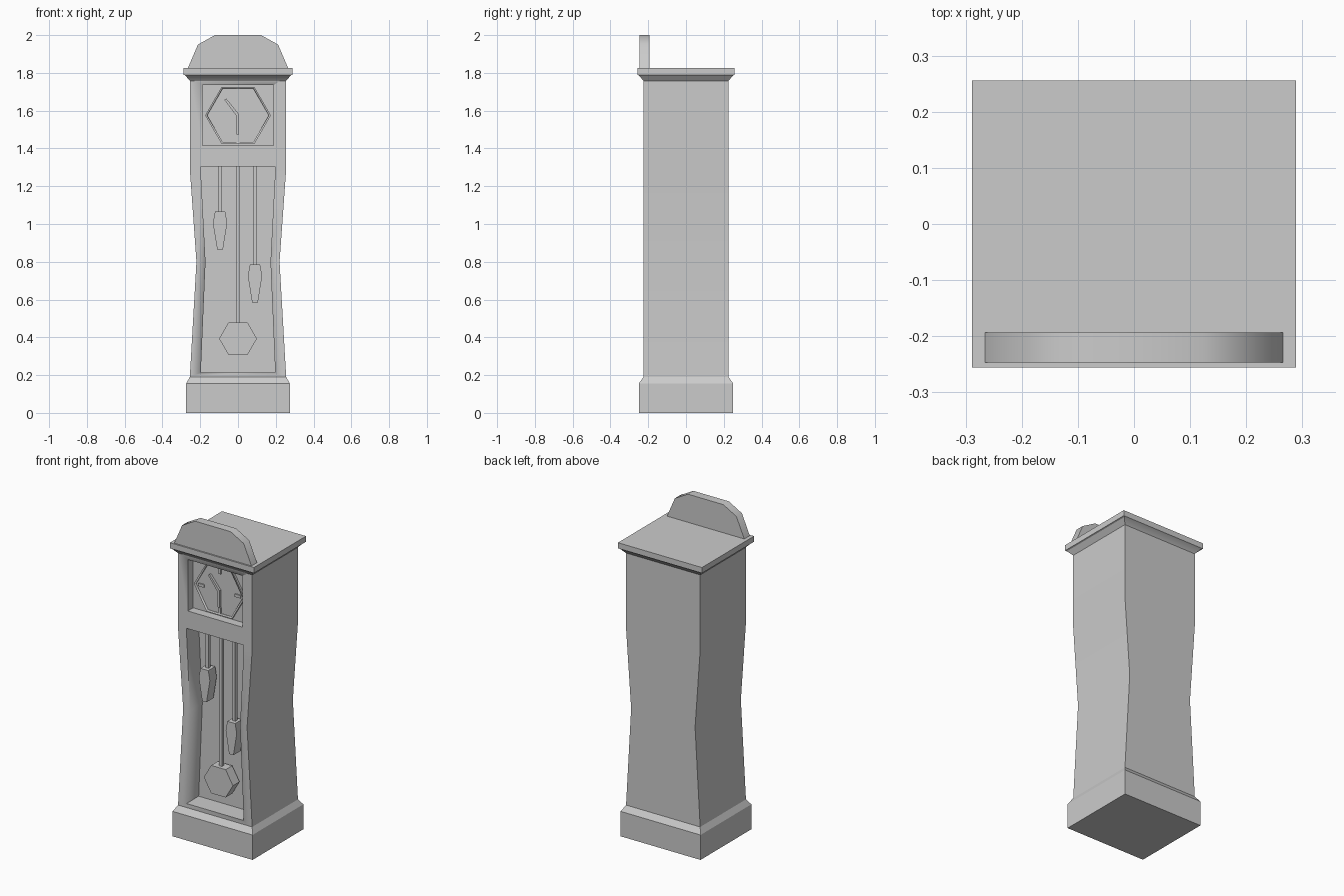
import bpy, bmesh, math

if "Cube" in bpy.data.objects:
    bpy.data.objects.remove(bpy.data.objects["Cube"])


def finish(name, bm, angle=25):
    bmesh.ops.recalc_face_normals(bm, faces=bm.faces)
    me = bpy.data.meshes.new(name)
    bm.to_mesh(me)
    bm.free()
    ob = bpy.data.objects.new(name, me)
    bpy.context.collection.objects.link(ob)
    bpy.ops.object.select_all(action='DESELECT')
    ob.select_set(True)
    bpy.context.view_layer.objects.active = ob
    bpy.ops.object.shade_smooth_by_angle(angle=math.radians(angle))
    return ob


def prism(name, pts, y0, y1, angle=25):
    """Extrude an (x, z) outline from y0 to y1."""
    bm = bmesh.new()
    face = bm.faces.new([bm.verts.new((x, y0, z)) for x, z in pts])
    ext = bmesh.ops.extrude_face_region(bm, geom=[face])
    bmesh.ops.translate(bm, vec=(0, y1 - y0, 0),
                        verts=[v for v in ext['geom'] if isinstance(v, bmesh.types.BMVert)])
    return finish(name, bm, angle)


def stack(name, layers):
    """Rectangular moulding from (half width, half depth, z) layers."""
    bm = bmesh.new()
    rings = [[bm.verts.new((sx * hx, sy * hy, z))
              for sx, sy in ((-1, -1), (1, -1), (1, 1), (-1, 1))] for hx, hy, z in layers]
    bm.faces.new(rings[0])
    bm.faces.new(rings[-1])
    for a, b in zip(rings, rings[1:]):
        for i in range(4):
            j = (i + 1) % 4
            bm.faces.new((a[i], a[j], b[j], b[i]))
    return finish(name, bm)


def mirrored(half, cx=0):
    """Close a right-hand outline by mirroring it about x = cx."""
    return [(cx + x, z) for x, z in half] + [(cx - x, z) for x, z in reversed(half)]


def box(x0, x1, z0, z1):
    return [(x0, z0), (x1, z0), (x1, z1), (x0, z1)]


def hexagon(r, cx, cz):
    return [(cx + r * math.cos(i * math.pi / 3), cz + r * math.sin(i * math.pi / 3))
            for i in range(6)]


def cut(target, cutter):
    cutter.hide_render = True
    mod = target.modifiers.new("cut", 'BOOLEAN')
    mod.operation, mod.solver, mod.object = 'DIFFERENCE', 'EXACT', cutter
    bpy.context.view_layer.objects.active = target
    bpy.ops.object.modifier_apply(modifier=mod.name)
    bpy.data.objects.remove(cutter)


# Waisted case with two recessed windows
case = prism("case", mirrored([(.255, .17), (.255, .19), (.22, .8), (.255, 1.29), (.255, 1.78)]),
             -.225, .225)
cut(case, prism("dial_cutter", box(-.188, .188, 1.415, 1.735), -.3, -.172))
cut(case, prism("trunk_cutter", mirrored([(.197, .215), (.172, .8), (.197, 1.28), (.197, 1.305)]),
                -.3, -.105))

# Plinth, cornice and crest
stack("plinth", [(.275, .25, 0), (.275, .25, .155), (.255, .225, .19)])
stack("cornice", [(.255, .225, 1.758), (.28, .25, 1.787), (.289, .256, 1.79), (.289, .256, 1.825)])
prism("crest", mirrored([(.268, 1.82), (.212, 1.95), (.122, 2.0)]), -.247, -.193, 40)

# Dial with hexagonal rim
CZ = 1.575
dial = prism("dial", hexagon(.174, 0, CZ), -.185, -.165)
cut(dial, prism("rim_cutter", hexagon(.163, 0, CZ), -.3, -.177))

# Hour marks
for i in range(4):
    a = i * math.pi / 2
    c, s = .125 * math.cos(a), .125 * math.sin(a)
    w, h = (.02, .009) if i % 2 == 0 else (.009, .02)
    prism("hour_mark", box(c - w, c + w, CZ + s - h, CZ + s + h), -.184, -.17)

# Clock hands, bent at the centre
prism("hands", [(-.008, 1.475), (.006, 1.475), (.006, 1.58), (-.062, 1.664),
                (-.072, 1.657), (-.008, 1.572)], -.192, -.17)

# Pendulum
prism("pendulum_rod", box(-.011, .009, .44, 1.32), -.17, -.15)
prism("pendulum_bob", hexagon(.1, 0, .393), -.193, -.128)

# Hanging weights and their chains
for cx, top in ((-.095, 1.065), (.09, .785)):
    prism("weight_chain", box(cx - .01, cx + .01, top - .02, 1.32), -.17, -.15)
    prism("weight", mirrored([(.015, top - .2), (.038, top - .06), (.027, top)], cx), -.195, -.128)
